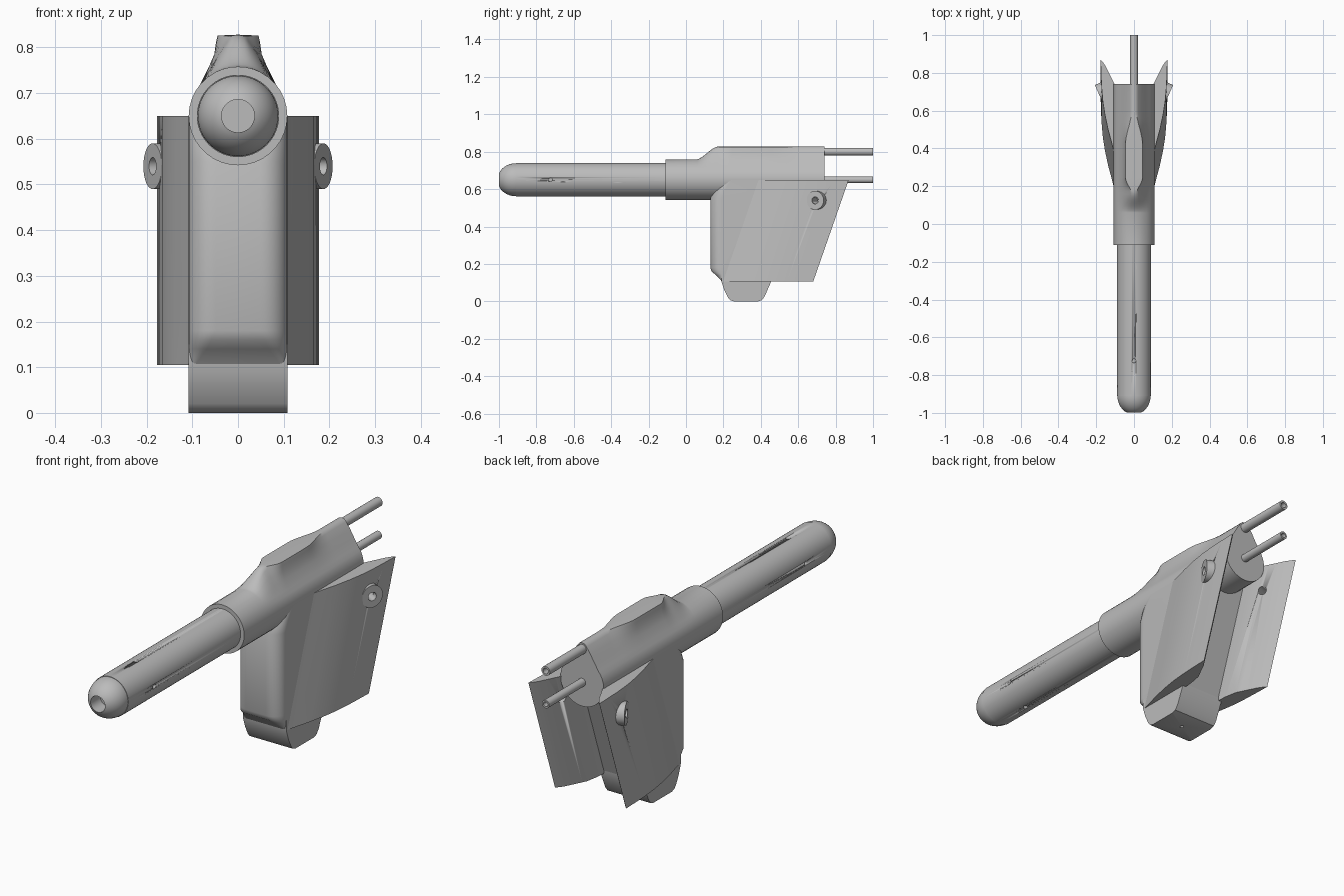
import bpy, bmesh, math
from mathutils import Vector

if "Cube" in bpy.data.objects:
    bpy.data.objects.remove(bpy.data.objects["Cube"], do_unlink=True)

GREY = (0.5, 0.5, 0.5, 1)
mat = bpy.data.materials.new("plain grey")
mat.use_nodes = True
mat.diffuse_color = GREY
mat.node_tree.nodes["Principled BSDF"].inputs["Base Color"].default_value = GREY
AXIS = 0.65  # height of the barrel centre line


def finish(name, bm, angle=35):
    bmesh.ops.recalc_face_normals(bm, faces=bm.faces)
    me = bpy.data.meshes.new(name)
    bm.to_mesh(me)
    bm.free()
    ob = bpy.data.objects.new(name, me)
    bpy.context.collection.objects.link(ob)
    me.materials.append(mat)
    select(ob)
    bpy.ops.object.shade_smooth_by_angle(angle=math.radians(angle))
    return ob


def select(ob):
    bpy.ops.object.select_all(action='DESELECT')
    ob.select_set(True)
    bpy.context.view_layer.objects.active = ob


def loft(name, rings, angle=35, closed=False):
    """Skin matching rings of points; cap the ends unless closed."""
    bm = bmesh.new()
    rows = [[bm.verts.new(p) for p in ring] for ring in rings]
    pairs = list(zip(rows, rows[1:]))
    if closed:
        pairs.append((rows[-1], rows[0]))
    for a, b in pairs:
        for i in range(len(a)):
            j = (i + 1) % len(a)
            bm.faces.new((a[i], a[j], b[j], b[i]))
    if not closed:
        bm.faces.new(rows[0])
        bm.faces.new(rows[-1])
    return finish(name, bm, angle)


def lathe(name, profile, origin, axis, n=48, closed=False, angle=35):
    """Turn (radius, distance) pairs about an axis."""
    q = Vector(axis).to_track_quat('Z', 'Y')
    rings = []
    for r, d in profile:
        rings.append([Vector(origin) + q @ Vector((r * math.cos(t), r * math.sin(t), d))
                      for t in (math.tau * i / n for i in range(n))])
    return loft(name, rings, angle, closed)


def drill(ob, origin, axis, radius, length):
    """Cut a round hole centred on origin."""
    cutter = lathe("drill", [(radius, -length / 2), (radius, length / 2)], origin, axis, 20)
    cutter.hide_render = True
    mod = ob.modifiers.new("hole", 'BOOLEAN')
    mod.operation, mod.solver, mod.object = 'DIFFERENCE', 'EXACT', cutter
    select(ob)
    bpy.ops.object.modifier_apply(modifier=mod.name)
    bpy.data.objects.remove(cutter, do_unlink=True)


# Barrel with four vent holes
BACK = (0, 1, 0)
barrel = lathe("barrel", [(0.09, -0.91), (0.09, 0.1)], (0, 0, AXIS), BACK, 64)
for axis in ((0, 0, 1), (0, 0, -1), (1, 0, 0), (-1, 0, 0)):
    drill(barrel, Vector((0, -0.725, AXIS)) + Vector(axis) * 0.09, axis, 0.01, 0.06)

# Domed tip with a bored mouth
dome = [(0.036, -0.9), (0.036, -0.999)]
for i in range(1, 13):
    r0 = math.asin(0.036 / 0.088)
    t = r0 + (math.pi / 2 - r0) * i / 12
    dome.append((0.088 * math.sin(t), -0.91 - 0.098 * math.cos(t)))
dome += [(0.088, -0.9)]
lathe("barrel_tip", dome, (0, 0, AXIS), BACK, 64, closed=True)
lathe("mouth_floor", [(0.04, -0.93), (0.04, -0.9)], (0, 0, AXIS), BACK, 32)

# Housing: round collar that rises into a peaked back with a raised sight
R = 0.108
PEAK = [(0.062, 0.752), (0.042, 0.786), (0.022, 0.815), (0.013, 0.825), (0, 0.828)]
SIGHT = [(0.064, 0.757), (0.052, 0.785), (0.048, 0.812), (0.045, 0.826), (0, 0.828)]
ROUND = [(R * math.cos(math.radians(a)), AXIS + R * math.sin(math.radians(a)))
         for a in (52, 64, 72, 81, 90)]


def mix(a, b, t):
    return [(p[0] + (q[0] - p[0]) * t, p[1] + (q[1] - p[1]) * t) for p, q in zip(a, b)]


def housing_ring(y, rise, flare):
    half = [(R * math.cos(a), AXIS + R * math.sin(a))
            for a in (math.radians(-90 + 10 * i) for i in range(14))]
    half += mix(ROUND, mix(PEAK, SIGHT, flare), rise)
    ring = half + [(-x, z) for x, z in half[-2:0:-1]]
    return [(x, y, z) for x, z in ring]


def smooth(y, a, b):
    t = min(1, max(0, (y - a) / (b - a)))
    return t * t * (3 - 2 * t)


stations = [-0.11, 0.06] + [0.07 + 0.0125 * i for i in range(15)] + \
           [0.42 + 0.02 * i for i in range(10)] + [0.74]
loft("housing", [housing_ring(y, smooth(y, 0.05, 0.175),
                              smooth(y, 0.16, 0.245) * (1 - smooth(y, 0.42, 0.6)))
                 for y in stations], 40)


# Handle body: rounded front, slanted back
def body_ring(z, front, corner):
    back = 0.45 + (z - 0.105) * 0.35
    half = [(R, back)]
    for i in range(9):
        t = math.pi / 2 * i / 8
        half.append((R - corner * (1 - math.cos(t)), front + corner * (1 - math.sin(t))))
    return [(x, y, z) for x, y in half] + [(-x, y, z) for x, y in reversed(half)]


loft("handle_body", [body_ring(*s) for s in (
    (0.105, 0.192, 0.015), (0.12, 0.18, 0.025), (0.14, 0.16, 0.04), (0.16, 0.137, 0.05),
    (0.18, 0.13, 0.06), (0.55, 0.13, 0.06), (0.6, 0.15, 0.06), (0.65, 0.185, 0.06))], 40)

# Foot block under the handle
foot_side = [(0.19, 0.15), (0.19, 0.105), (0.205, 0.06), (0.225, 0.02), (0.237, 0.006),
             (0.255, 0), (0.385, 0), (0.405, 0.006), (0.42, 0.025), (0.455, 0.105), (0.455, 0.15)]
foot = loft("foot_block", [[(x, y, z) for y, z in foot_side] for x in (-R, R)])
drill(foot, (0, 0.32, 0), (0, 0, 1), 0.008, 0.04)

# Side fins with drilled bosses
FIN = [(0.09, 0.19), (0.106, 0.19), (0.118, 0.24), (0.137, 0.31), (0.154, 0.39), (0.165, 0.46),
       (0.172, 0.54), (0.175, 0.61), (0.177, 0.68), (0.165, 0.667), (0.15, 0.645),
       (0.13, 0.605), (0.115, 0.575), (0.105, 0.555), (0.095, 0.5), (0.09, 0.43)]
for side, label in ((1, "left"), (-1, "right")):
    fin = loft(label + "_fin", [[(side * x, y + shift, z) for x, y in FIN]
                                for z, shift in ((0.105, 0), (AXIS, 0.19))], 30)
    face = Vector((side * 0.187, 0.69, 0.54))
    out = Vector((side * 0.915, -0.403, 0))
    drill(fin, face, out, 0.019, 0.3)
    lathe(label + "_boss", [(0.019, 0), (0.05, 0), (0.05, -0.04), (0.019, -0.04)],
          face, out, 40, closed=True)

# Rear tubes
for label, z, r in (("upper", 0.8, 0.021), ("lower", AXIS, 0.018)):
    lathe(label + "_rear_tube", [(r, 0.7), (r, 1), (r * 0.6, 1), (r * 0.6, 0.7)],
          (0, 0, z), BACK, 24, closed=True)
